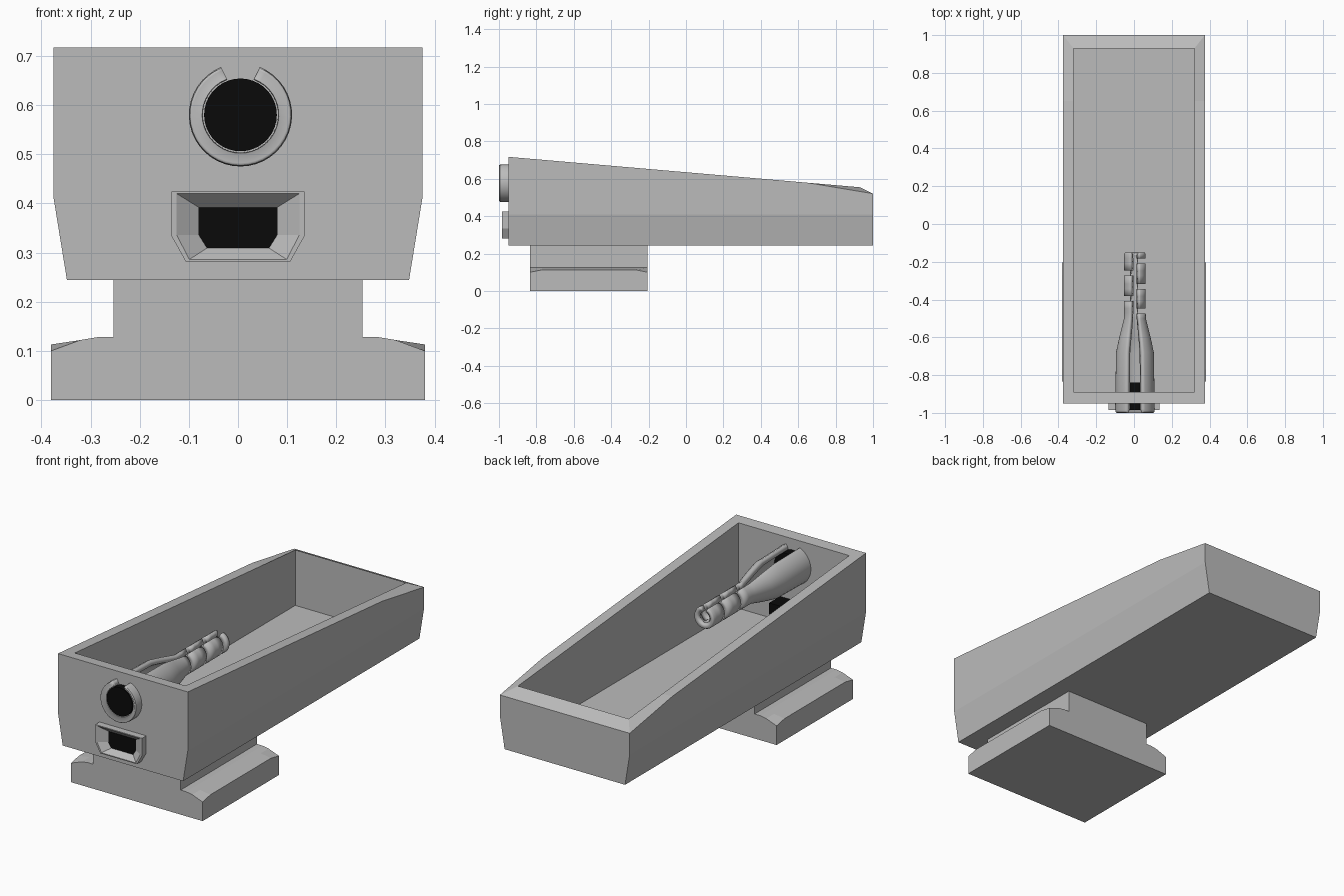
import bpy, bmesh, math

if "Cube" in bpy.data.objects:
    bpy.data.objects.remove(bpy.data.objects["Cube"])


def material(name, rgb):
    m = bpy.data.materials.new(name)
    m.diffuse_color = (*rgb, 1)
    m.use_nodes = True
    m.node_tree.nodes["Principled BSDF"].inputs["Base Color"].default_value = m.diffuse_color
    return m


GREY = material("plain grey", (0.5, 0.5, 0.5))
BLACK = material("socket black", (0.003, 0.003, 0.003))


def make_object(name, bm, mat):
    bmesh.ops.recalc_face_normals(bm, faces=bm.faces)
    me = bpy.data.meshes.new(name)
    bm.to_mesh(me)
    bm.free()
    me.materials.append(mat)
    ob = bpy.data.objects.new(name, me)
    bpy.context.collection.objects.link(ob)
    return ob


def loft(name, rings, mat, cap_start=True, cap_end=True):
    """Skin a list of closed rings that share one point count."""
    bm = bmesh.new()
    vs = [[bm.verts.new(p) for p in r] for r in rings]
    n = len(vs[0])
    for a, b in zip(vs, vs[1:]):
        for i in range(n):
            j = (i + 1) % n
            bm.faces.new((a[i], a[j], b[j], b[i]))
    if cap_start:
        bm.faces.new(vs[0])
    if cap_end:
        bm.faces.new(vs[-1])
    return make_object(name, bm, mat)


# Tapered open housing: outer wall, sloping rim, inner wall, floor
def rim_z(y):
    return 0.717 - 0.0865 * (y + 0.95)


def tray_ring(w, y0, y1, zf):
    ys = [(-w, y0), (w, y0), (w, 0.65), (w, y1), (-w, y1), (-w, 0.65)]
    return [(x, y, zf(y)) for x, y in ys]


loft("housing", [
    tray_ring(0.348, -0.95, 1.0, lambda y: 0.244),
    tray_ring(0.375, -0.95, 1.0, lambda y: 0.41),
    tray_ring(0.375, -0.95, 1.0, lambda y: 0.52 if y > 0.95 else rim_z(y)),
    tray_ring(0.32, -0.89, 0.93, rim_z),
    tray_ring(0.32, -0.89, 0.93, lambda y: 0.265),
], GREY)


# Mounting foot with neck; the outer top edges dip at both ends
def foot_ring(y, edge_z):
    half = [(0.38, 0), (0.38, edge_z), (0.32, 0.122), (0.285, 0.128),
            (0.253, 0.128), (0.253, 0.25)]
    pts = half + [(-x, z) for x, z in reversed(half)]
    return [(x, y, z) for x, z in pts]


loft("mounting_foot", [foot_ring(-0.835, 0.10), foot_ring(-0.77, 0.113),
                       foot_ring(-0.27, 0.113), foot_ring(-0.205, 0.10)], GREY)


# Flat socket: flared shell around a black opening
def socket_ring(w, top, shoulder, bottom, wb, y):
    pts = [(-w, top), (w, top), (w, shoulder), (wb, bottom),
           (-wb, bottom), (-w, shoulder)]
    return [(x, y, z) for x, z in pts]


loft("socket_shell", [
    socket_ring(0.135, 0.424, 0.333, 0.281, 0.106, -0.945),
    socket_ring(0.135, 0.424, 0.333, 0.281, 0.106, -0.985),
    socket_ring(0.125, 0.420, 0.336, 0.286, 0.099, -0.985),
    socket_ring(0.080, 0.392, 0.336, 0.309, 0.063, -0.955),
], GREY, cap_end=False)
loft("socket_opening", [
    socket_ring(0.080, 0.392, 0.336, 0.309, 0.063, -0.956),
    socket_ring(0.080, 0.392, 0.336, 0.309, 0.063, -0.80),
], BLACK)

# Split contact tube: lathed grid with a top slot and staggered side cuts
CX, CZ = 0.005, 0.58
cuts = [(-0.46, 1), (-0.395, -1), (-0.33, 1), (-0.26, -1), (-0.195, 1)]
stations = [(-1.0, 0.098), (-0.995, 0.103), (-0.98, 0.105), (-0.68, 0.10),
            (-0.60, 0.083), (-0.50, 0.058)]
for y, s in cuts:
    stations += [(y - 0.013, 0.057), (y + 0.013, 0.057)]
stations += [(-0.16, 0.057), (-0.15, 0.052)]
SEG, GAP = 36, math.radians(22)
bm = bmesh.new()
grid = []
for y, r in stations:
    row = []
    for i in range(SEG + 1):
        a = GAP + (2 * math.pi - 2 * GAP) * i / SEG
        row.append(bm.verts.new((CX + r * math.sin(a), y, CZ + r * math.cos(a))))
    grid.append(row)
for k in range(len(stations) - 1):
    mid = (stations[k][0] + stations[k + 1][0]) / 2
    side = next((s for y, s in cuts if abs(mid - y) < 0.005), 0)
    for i in range(SEG):
        if (side == 1 and i < SEG * 0.42) or (side == -1 and i >= SEG * 0.58):
            continue
        bm.faces.new((grid[k][i], grid[k + 1][i], grid[k + 1][i + 1], grid[k][i + 1]))
tube = make_object("contact_tube", bm, GREY)
# make the sheet's normals point outward so thickness goes inward
p = tube.data.polygons[0]
if p.normal.x * (p.center.x - CX) + p.normal.z * (p.center.z - CZ) < 0:
    tube.data.flip_normals()
solid = tube.modifiers.new("wall", 'SOLIDIFY')
solid.thickness = 0.028
solid.offset = -1
bpy.context.view_layer.objects.active = tube
tube.select_set(True)
bpy.ops.object.shade_smooth_by_angle(angle=math.radians(35))


# Black core filling the tube mouth
def circle(r, y):
    return [(CX + r * math.sin(math.tau * i / 36), y,
             CZ + r * math.cos(math.tau * i / 36)) for i in range(36)]


loft("tube_core", [circle(0.074, -0.985), circle(0.074, -0.84)], BLACK)
